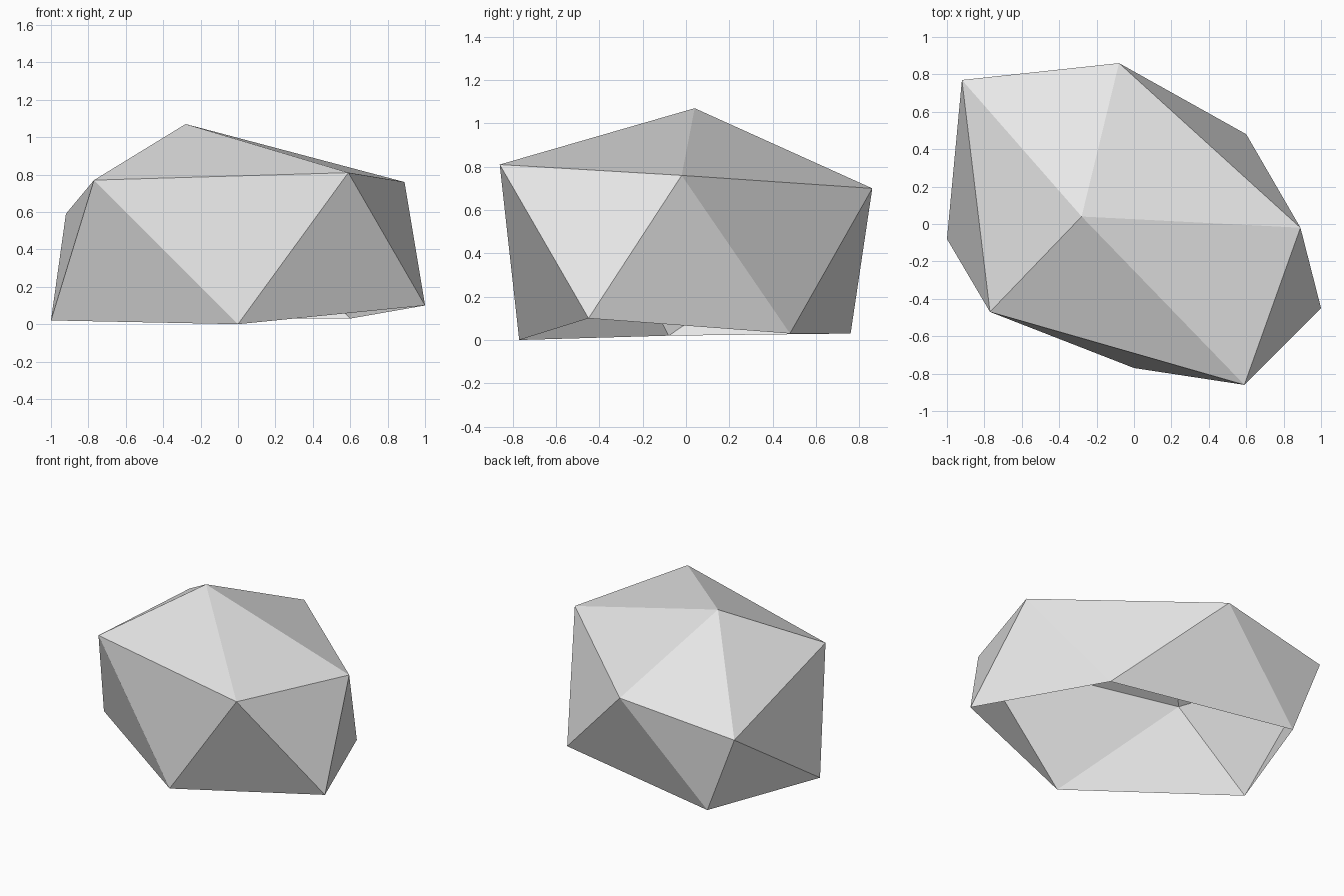
import bpy
import bmesh

cube = bpy.data.objects.get("Cube")
if cube:
    bpy.data.objects.remove(cube, do_unlink=True)

# Stone colour
stone = bpy.data.materials.new("light_grey_stone")
stone.use_nodes = True
grey = (0.8, 0.8, 0.8, 1)
stone.diffuse_color = grey
stone.node_tree.nodes["Principled BSDF"].inputs["Base Color"].default_value = grey

# Peak and two uneven rings, counter-clockwise from above
PEAK = (-0.28, 0.04, 1.07)
SHOULDER = [(-0.92, 0.77, 0.59), (-0.77, -0.47, 0.77), (0.59, -0.86, 0.81),
            (0.89, -0.02, 0.76), (-0.08, 0.86, 0.70)]
BASE = [(-1.0, -0.08, 0.02), (0.0, -0.77, 0.0), (1.0, -0.45, 0.10),
        (0.6, 0.48, 0.03), (-0.70, 0.76, 0.03)]

bm = bmesh.new()
peak = bm.verts.new(PEAK)
upper = [bm.verts.new(p) for p in SHOULDER]
lower = [bm.verts.new(p) for p in BASE]

# Faceted cap and zigzag walls, open underneath
for i in range(len(upper)):
    j = (i + 1) % len(upper)
    bm.faces.new((peak, upper[i], upper[j]))
    bm.faces.new((upper[i], lower[i], upper[j]))
    bm.faces.new((upper[j], lower[i], lower[j]))

mesh = bpy.data.meshes.new("rock")
bm.to_mesh(mesh)
bm.free()
mesh.materials.append(stone)
rock = bpy.data.objects.new("rock", mesh)
bpy.context.scene.collection.objects.link(rock)
